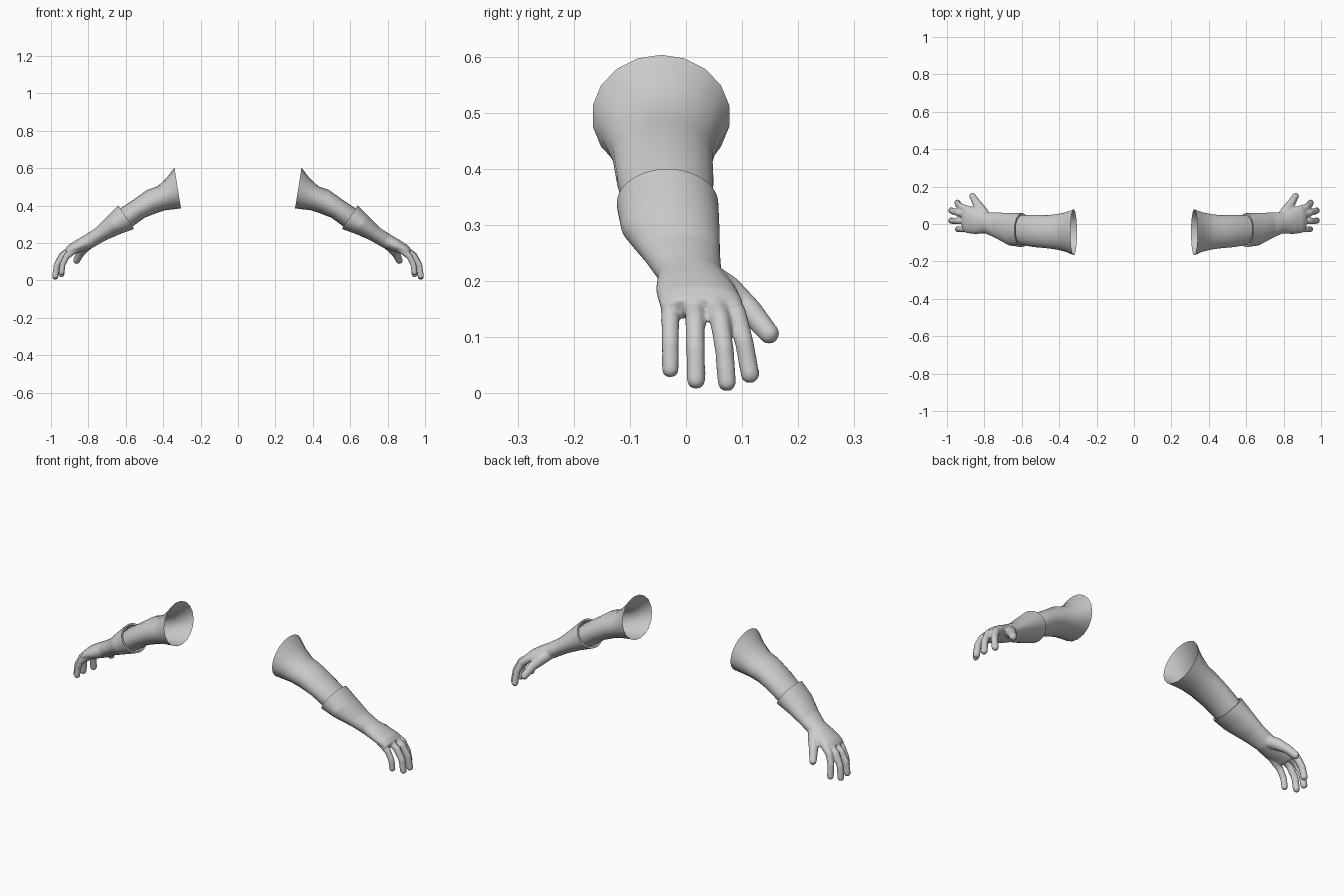
import bpy, bmesh, math
from mathutils import Vector, Matrix

if "Cube" in bpy.data.objects:
    bpy.data.objects.remove(bpy.data.objects["Cube"])


def loft(bm, sections, n, cap):
    """Rings given by top (x, z), bottom (x, z), y min, y max."""
    rings = []
    for (tx, tz), (bx, bz), y0, y1 in sections:
        ring = []
        for i in range(n):
            a = 2 * math.pi * i / n
            c, s = math.cos(a), math.sin(a)
            ring.append(bm.verts.new(((tx + bx) / 2 + c * (tx - bx) / 2,
                                      (y0 + y1) / 2 + s * (y1 - y0) / 2,
                                      (tz + bz) / 2 + c * (tz - bz) / 2)))
        rings.append(ring)
    for r, q in zip(rings, rings[1:]):
        for i in range(n):
            j = (i + 1) % n
            bm.faces.new((r[i], r[j], q[j], q[i]))
    if cap:
        bm.faces.new(rings[0])
        bm.faces.new(rings[-1])
    bmesh.ops.recalc_face_normals(bm, faces=bm.faces)


def digit(bm, pts):
    """Chain of overlapping balls (x, y, z, radius), fused later by the remesh."""
    for a, b in zip(pts, pts[1:]):
        a, b = Vector(a), Vector(b)
        for k in range(11):
            p = a.lerp(b, k / 10)
            bmesh.ops.create_icosphere(bm, subdivisions=2, radius=p[3],
                                       matrix=Matrix.Translation(p.xyz))


def make(name, bm):
    me = bpy.data.meshes.new(name)
    bm.to_mesh(me)
    bm.free()
    ob = bpy.data.objects.new(name, me)
    bpy.context.collection.objects.link(ob)
    bpy.ops.object.select_all(action='DESELECT')
    ob.select_set(True)
    bpy.context.view_layer.objects.active = ob
    return ob


def finish(ob):
    bpy.ops.object.shade_smooth_by_angle(angle=math.radians(50))
    m = ob.modifiers.new("mirror", 'MIRROR')
    m.use_mirror_merge = False


# sleeve, an open tube flaring at the shoulder
bm = bmesh.new()
loft(bm, [((.34, .603), (.305, .385), -.168, .079),
          ((.38, .55), (.345, .38), -.15, .064),
          ((.43, .503), (.39, .375), -.138, .054),
          ((.485, .484), (.435, .36), -.131, .048),
          ((.57, .424), (.50, .335), -.124, .05),
          ((.628, .385), (.558, .292), -.113, .048),
          ((.65, .365), (.585, .275), -.108, .045)], 18, False)
finish(make("sleeve", bm))

# glove: forearm and palm
bm = bmesh.new()
loft(bm, [((.60, .428), (.515, .303), -.124, .057),
          ((.64, .40), (.555, .275), -.124, .058),
          ((.695, .345), (.63, .248), -.116, .06),
          ((.757, .283), (.71, .213), -.078, .061),
          ((.81, .248), (.775, .175), -.05, .064),
          ((.865, .216), (.835, .153), -.054, .088),
          ((.905, .19), (.875, .14), -.049, .1),
          ((.925, .168), (.9, .13), -.043, .094)], 32, True)

# fingers and thumb
R = .0175
digit(bm, [(.87, .074, .175, .02), (.92, .09, .14, .019), (.94, .104, .09, R), (.944, .114, .034, R)])
digit(bm, [(.88, .05, .175, .02), (.94, .06, .134, .019), (.969, .068, .08, R), (.977, .073, .02, R)])
digit(bm, [(.88, .015, .172, .02), (.94, .016, .13, .018), (.969, .017, .08, R), (.977, .018, .024, R)])
digit(bm, [(.87, -.026, .165, .02), (.915, -.028, .13, .017), (.938, -.028, .085, .016), (.943, -.028, .043, .016)])
digit(bm, [(.79, .03, .208, .032), (.815, .072, .182, .03), (.842, .113, .148, .023), (.863, .148, .106, .019)])
glove = make("glove", bm)

# fuse and soften
m = glove.modifiers.new("fuse", 'REMESH')
m.mode, m.voxel_size = 'VOXEL', .005
bpy.ops.object.modifier_apply(modifier="fuse")
m = glove.modifiers.new("soften", 'SMOOTH')
m.factor, m.iterations = .5, 5
bpy.ops.object.modifier_apply(modifier="soften")

# cut the cuff open and turn its rim inward
centre, axis = Vector((.5975, -.033, .3375)), Vector((.83, 0, -.56)).normalized()
bm = bmesh.new()
bm.from_mesh(glove.data)
bmesh.ops.bisect_plane(bm, geom=bm.verts[:] + bm.edges[:] + bm.faces[:],
                       plane_co=centre, plane_no=axis, clear_inner=True)
rim = [e for e in bm.edges if e.is_boundary]
for scale, push in ((.88, 0), (.96, .03)):
    new = bmesh.ops.extrude_edge_only(bm, edges=rim)['geom']
    for v in new:
        if isinstance(v, bmesh.types.BMVert):
            v.co = centre + (v.co - centre) * scale + axis * push
    rim = [e for e in new if isinstance(e, bmesh.types.BMEdge) and e.is_boundary]
bm.to_mesh(glove.data)
bm.free()
finish(glove)
